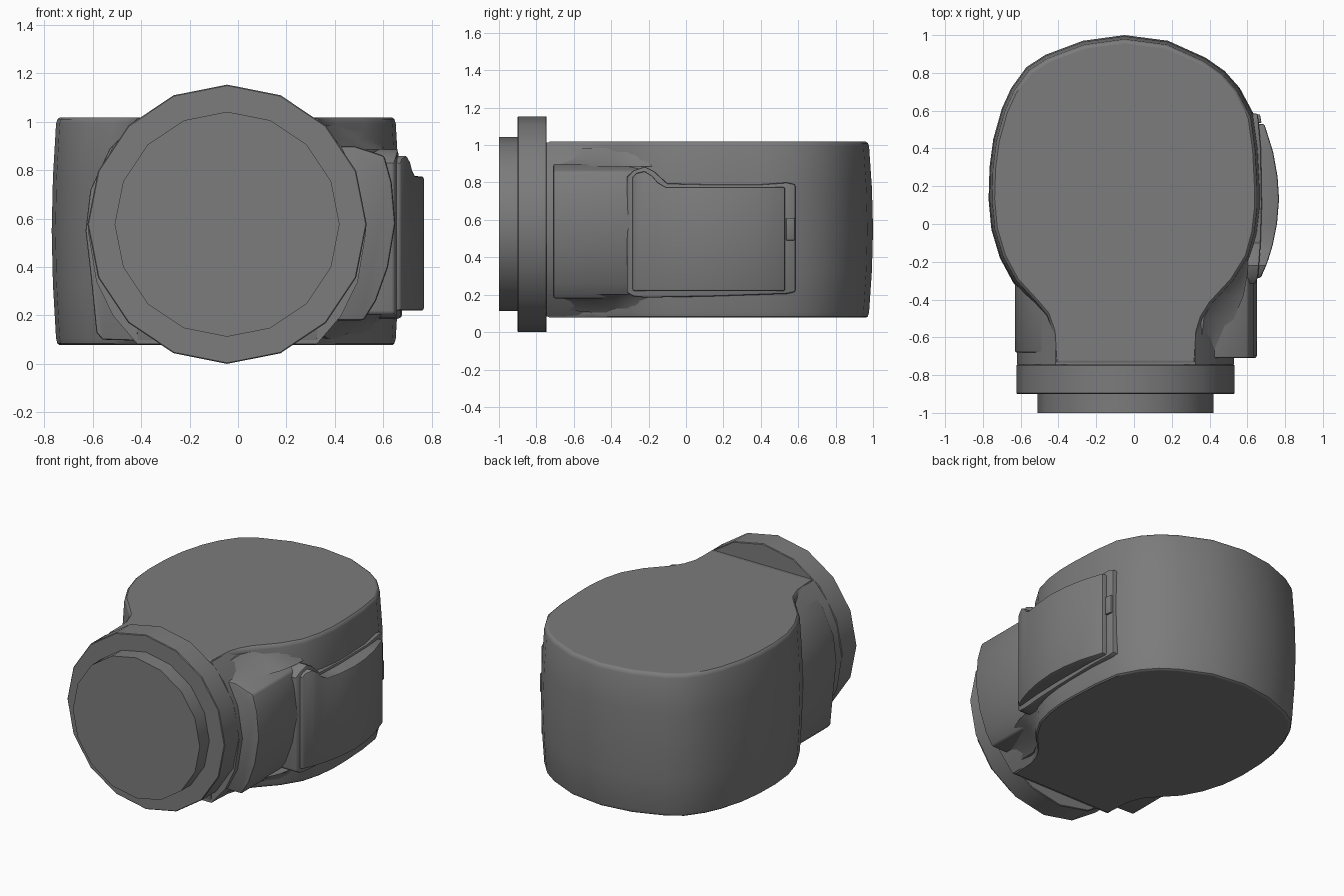
import bpy, bmesh
from math import cos, sin, pi, radians

CX, CZ = -0.045, 0.577          # axis of the round front
dark = bpy.data.materials.new("dark_grey")
dark.diffuse_color = (0.2, 0.2, 0.2, 1)


def loft(name, rings, bevel=0.0, angle=40, segments=2):
    """Skin a list of equal-length point rings, cap the ends, round the sharp edges."""
    bm = bmesh.new()
    vs = [[bm.verts.new(p) for p in r] for r in rings]
    n = len(rings[0])
    for a, b in zip(vs, vs[1:]):
        for i in range(n):
            bm.faces.new((a[i], a[(i + 1) % n], b[(i + 1) % n], b[i]))
    bm.faces.new(vs[0])
    bm.faces.new(vs[-1])
    bmesh.ops.recalc_face_normals(bm, faces=bm.faces)
    if bevel:
        edges = [e for e in bm.edges if e.calc_face_angle(0) > radians(angle)]
        bmesh.ops.bevel(bm, geom=edges, offset=bevel, segments=segments,
                        profile=0.5, affect='EDGES', clamp_overlap=True)
        bmesh.ops.recalc_face_normals(bm, faces=bm.faces)
    me = bpy.data.meshes.new(name)
    bm.to_mesh(me)
    bm.free()
    me.materials.append(dark)
    ob = bpy.data.objects.new(name, me)
    bpy.context.collection.objects.link(ob)
    bpy.ops.object.select_all(action='DESELECT')
    ob.select_set(True)
    bpy.context.view_layer.objects.active = ob
    bpy.ops.object.shade_smooth_by_angle(angle=radians(35))
    return ob


def disc(y, r, n=16):
    return [(CX + r * sin(2 * pi * i / n), y, CZ + r * cos(2 * pi * i / n)) for i in range(n)]


def section(profile, y):
    return [(x, y, z) for x, z in profile]


# Main body: rounded plan shape running into the neck, barrelled slightly at mid height
plan = [(-0.05, 1.0), (0.18, 0.97), (0.38, 0.88), (0.48, 0.81), (0.56, 0.72), (0.635, 0.58),
        (0.66, 0.4), (0.67, 0.2), (0.67, 0.08), (0.655, -0.05), (0.62, -0.18), (0.54, -0.31),
        (0.42, -0.44), (0.37, -0.52), (0.345, -0.6), (0.335, -0.77), (-0.425, -0.77),
        (-0.435, -0.6), (-0.47, -0.5), (-0.53, -0.43), (-0.64, -0.31), (-0.71, -0.18),
        (-0.755, -0.03), (-0.77, 0.13), (-0.765, 0.3), (-0.745, 0.45), (-0.7, 0.61),
        (-0.65, 0.72), (-0.57, 0.83), (-0.47, 0.895), (-0.27, 0.97)]
levels = [(0.077, 0.945), (0.077, 0.955), (0.084, 0.967), (0.105, 0.975), (0.33, 0.993),
          (0.55, 1.0), (0.77, 0.993), (0.993, 0.975), (1.011, 0.967), (1.018, 0.955),
          (1.018, 0.945)]
loft("body", [[(-0.05 + (x + 0.05) * s, 0.15 + (y - 0.15) * s, z) for x, y in plan]
              for z, s in levels])

# Neck: round section cut flat at top and bottom, just under the body faces
R = 0.575
arc = [radians(a) for a in (-49.7, -35, -20, 0, 20, 35, 49.7)]
neck = [(CX + R * cos(a), CZ - 0.028 + (R + 0.036) * sin(a)) for a in arc]
neck += [(CX - R * cos(a), CZ - 0.028 - (R + 0.036) * sin(a)) for a in arc]
loft("neck", [section(neck, -0.745), section(neck, -0.15)])

# Squared shoulder on the left of the neck
shoulder = [(-0.2, 0.09), (-0.56, 0.1), (-0.585, 0.13), (-0.61, 0.38), (-0.63, 0.55),
            (-0.61, 0.72), (-0.53, 0.89), (-0.42, 1.0), (-0.2, 1.0)]
loft("left_shoulder", [section(shoulder, -0.68), section(shoulder, -0.1)], 0.008)

# Grip pad on the right of the neck, blending back into the body
pad = [(0.3, 0.18), (0.52, 0.18), (0.57, 0.26), (0.62, 0.4), (0.65, 0.58), (0.635, 0.75),
       (0.605, 0.86), (0.48, 0.9), (0.3, 0.9)]
inner = [(x * 0.93, z) for x, z in pad]
loft("right_grip_pad", [section(pad, -0.71), section(pad, -0.28), section(inner, 0.0)], 0.012)

# Smooth valleys between the pad and the body, top and mirrored at the bottom
valley = [(-0.68, 0.42, 0.9, 0.35, 0.97), (-0.5, 0.53, 0.885, 0.37, 0.985),
          (-0.38, 0.58, 0.885, 0.43, 0.985), (-0.27, 0.6, 0.885, 0.53, 0.985),
          (-0.1, 0.61, 0.885, 0.59, 0.985)]
for name, flip in (("upper_valley", False), ("lower_valley", True)):
    rings = [section([(0.2, z0), (x0, z0), ((x0 + x1) / 2 - 0.01, (z0 + z1) / 2 - 0.01),
                      (x1, z1), (0.2, z1)], y) for y, x0, z0, x1, z1 in valley]
    if flip:
        rings = [[(x, y, 1.09 - z) for x, y, z in r] for r in rings]
    loft(name, rings)

# Front flange and stepped cap
loft("flange", [disc(-0.9, 0.577), disc(-0.745, 0.577)], 0.004, 60, 1)
loft("front_cap", [disc(-1.0, 0.465), disc(-0.85, 0.465)])


# Side door: curved slab with a raised tab at its front upper corner
def slab(cols, x_in):
    return [[(x_in, y, z0), (x, y, z0), (x, y, z1), (x_in, y, z1)] for y, x, z0, z1 in cols]


door = [(-0.285, 0.672, 0.22, 0.83), (-0.265, 0.68, 0.22, 0.85), (-0.22, 0.7, 0.22, 0.86),
        (-0.18, 0.714, 0.22, 0.835), (-0.15, 0.723, 0.22, 0.8), (-0.11, 0.735, 0.22, 0.777),
        (0.0, 0.757, 0.22, 0.775), (0.13, 0.768, 0.22, 0.775), (0.25, 0.76, 0.22, 0.775),
        (0.38, 0.737, 0.22, 0.775), (0.53, 0.69, 0.22, 0.775)]
loft("side_door", slab(door, 0.5), 0.01, 50)

# Thin frame around the door
frame = [(-0.315, 0.645, 0.21, 0.83), (-0.28, 0.657, 0.19, 0.865), (-0.22, 0.662, 0.185, 0.885),
         (-0.17, 0.666, 0.185, 0.86), (-0.1, 0.671, 0.187, 0.795), (0.1, 0.677, 0.19, 0.79),
         (0.4, 0.672, 0.2, 0.79), (0.54, 0.66, 0.205, 0.8), (0.585, 0.655, 0.215, 0.79)]
loft("door_frame", slab(frame, 0.5), 0.01, 50)

# Small latch at the rear edge of the door
latch = [(0.535, 0.675, 0.49, 0.61), (0.58, 0.667, 0.49, 0.61)]
loft("door_latch", slab(latch, 0.5), 0.004)
